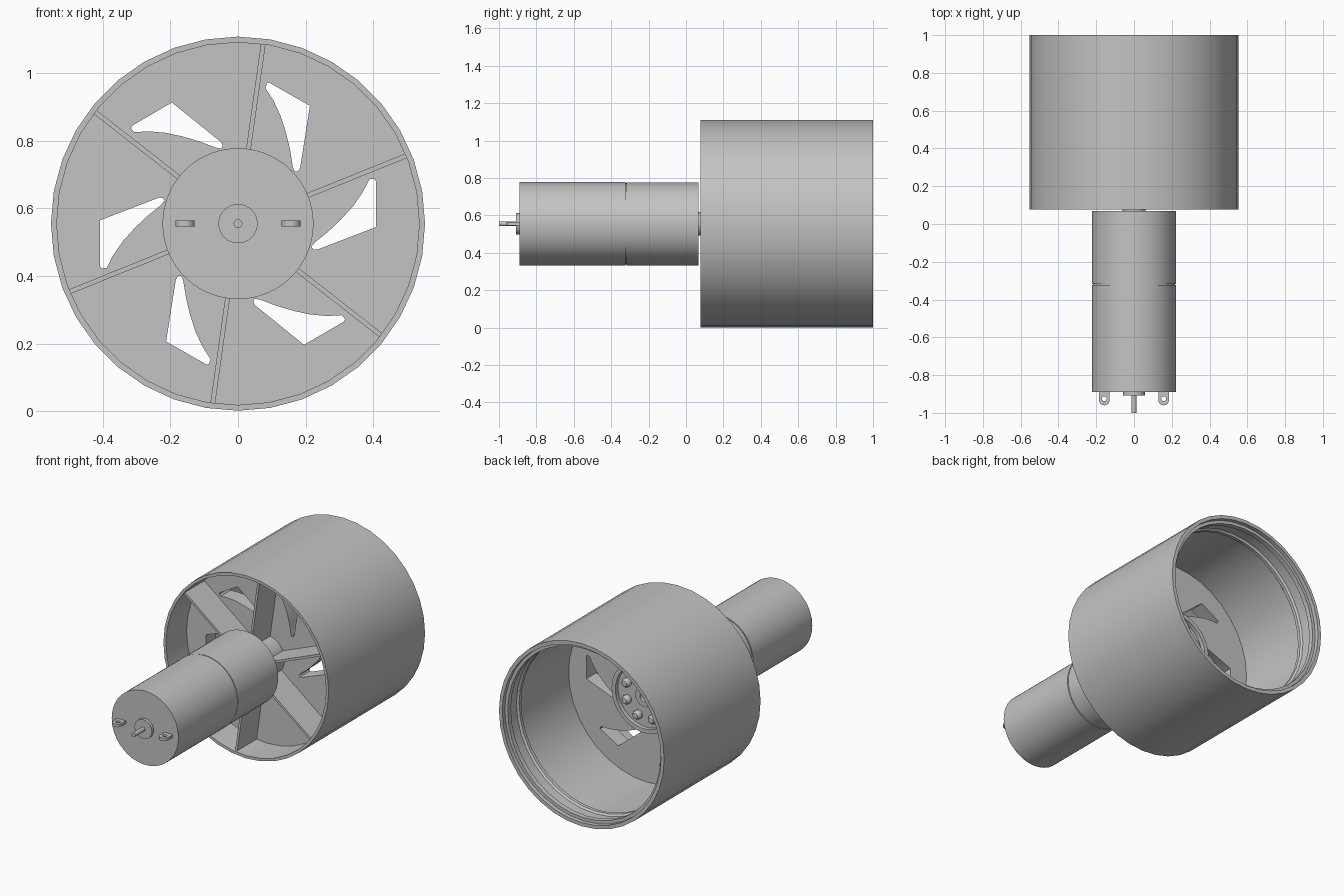
import bpy, bmesh
from math import pi, sin, cos, radians
from mathutils import Matrix

if "Cube" in bpy.data.objects:
    bpy.data.objects.remove(bpy.data.objects["Cube"], do_unlink=True)

AXIS = 0.555  # height of the common axle
grey = bpy.data.materials.new("plain grey")
grey.use_nodes = True
colour = (0.55, 0.55, 0.55, 1)
grey.diffuse_color = colour
grey.node_tree.nodes["Principled BSDF"].inputs["Base Color"].default_value = colour


def finish(name, bm, smooth=True):
    bmesh.ops.remove_doubles(bm, verts=bm.verts, dist=1e-5)
    bmesh.ops.recalc_face_normals(bm, faces=bm.faces)
    mesh = bpy.data.meshes.new(name)
    bm.to_mesh(mesh)
    bm.free()
    mesh.materials.append(grey)
    obj = bpy.data.objects.new(name, mesh)
    bpy.context.collection.objects.link(obj)
    if smooth:
        bpy.ops.object.select_all(action="DESELECT")
        obj.select_set(True)
        bpy.context.view_layer.objects.active = obj
        bpy.ops.object.shade_smooth_by_angle(angle=radians(30))


def lathe(name, profile, sides, centre=(0, AXIS)):
    """Spin (radius, y) points about an axle parallel to y."""
    bm = bmesh.new()
    cx, cz = centre
    verts = [bm.verts.new((cx, y, cz + r)) for r, y in profile]
    edges = [bm.edges.new(pair) for pair in zip(verts, verts[1:])]
    bmesh.ops.spin(bm, geom=verts + edges, cent=(cx, 0, cz), axis=(0, 1, 0),
                   angle=2 * pi, steps=sides, use_merge=False)
    finish(name, bm)


def plate(name, outlines, thickness, matrix):
    """Flat plate whose later outlines are holes in the first one."""
    curve = bpy.data.curves.new(name, "CURVE")
    curve.dimensions = "2D"
    curve.fill_mode = "BOTH"
    curve.extrude = thickness / 2
    for outline in outlines:
        spline = curve.splines.new("POLY")
        spline.points.add(len(outline) - 1)
        for point, (x, y) in zip(spline.points, outline):
            point.co = (x, y, 0, 1)
        spline.use_cyclic_u = True
    helper = bpy.data.objects.new(name + "_outline", curve)
    bpy.context.collection.objects.link(helper)
    bm = bmesh.new()
    bm.from_mesh(helper.to_mesh())
    bpy.data.objects.remove(helper, do_unlink=True)
    bm.transform(matrix)
    finish(name, bm)


def circle(r, n, cx=0, cy=0):
    return [(cx + r * sin(2 * pi * i / n), cy + r * cos(2 * pi * i / n)) for i in range(n)]


# Wheel barrel with a stepped lip and a shallow ridge at the back
lathe("wheel_barrel", [
    (0.537, 0.077), (0.554, 0.077), (0.554, 1.0), (0.532, 1.0), (0.532, 0.975),
    (0.513, 0.975), (0.513, 0.945), (0.528, 0.945), (0.528, 0.87), (0.517, 0.86),
    (0.517, 0.84), (0.528, 0.83), (0.528, 0.32), (0.537, 0.32), (0.537, 0.077)], 36)

# Wheel web with six swept openings
opening = [(0.086, 0.415), (0.092, 0.418), (0.213, 0.349), (0.184, 0.165),
           (0.178, 0.155), (0.168, 0.154), (0.162, 0.17), (0.154, 0.22),
           (0.142, 0.27), (0.126, 0.32), (0.105, 0.365), (0.081, 0.402)]
outlines = [circle(0.54, 36)]
for k in range(6):
    c, s = cos(k * pi / 3), sin(k * pi / 3)
    outlines.append([(x * c - y * s, x * s + y * c) for x, y in opening])
plate("wheel_web", outlines, 0.095,
      Matrix.Translation((0, 0.3225, AXIS)) @ Matrix.Rotation(pi / 2, 4, "X"))

# Radial ribs in front of the web
for k in range(6):
    bm = bmesh.new()
    bmesh.ops.create_cube(bm, size=1, matrix=Matrix.Translation((0.32, 0.19, 0))
                          @ Matrix.Diagonal((0.434, 0.2, 0.014, 1)))
    bm.transform(Matrix.Translation((0, 0, AXIS))
                 @ Matrix.Rotation(radians(-22 - 60 * k), 4, "Y"))
    finish(f"rib_{k + 1}", bm, smooth=False)

# Hub barrel and its rimmed rear flange
lathe("hub", [(0, 0.09), (0.12, 0.09), (0.12, 0.36), (0.215, 0.36), (0.215, 0.405),
              (0.19, 0.405), (0.19, 0.38), (0.06, 0.38), (0.06, 0.4), (0.03, 0.4),
              (0.03, 0.37), (0, 0.37)], 48)

# Ring of fasteners on the flange
for k in range(8):
    a = (k + 0.5) * pi / 4
    lathe(f"hub_bolt_{k + 1}", [(0.026, 0.375), (0.026, 0.4), (0.017, 0.414), (0, 0.417)],
          16, (0.135 * cos(a), AXIS + 0.135 * sin(a)))

# Motor can and gearbox with a seam between them, then bosses and shaft
lathe("motor_can", [(0, -0.89), (0.2235, -0.89), (0.2235, -0.324), (0.217, -0.324),
                    (0.217, -0.318), (0, -0.318)], 72)
lathe("gearbox", [(0, -0.318), (0.222, -0.318), (0.222, 0.068), (0, 0.068)], 72)
lathe("output_boss", [(0, 0.06), (0.062, 0.06), (0.062, 0.095), (0, 0.095)], 32)
lathe("rear_bearing", [(0, -0.88), (0.058, -0.88), (0.058, -0.908), (0, -0.908)], 32)
lathe("motor_shaft", [(0, -0.9), (0.013, -0.9), (0.013, -1.0), (0, -1.0)], 20)

# Solder terminals with rounded eyelets
arc = [(0.028 * cos(pi + pi * i / 10), -0.932 + 0.028 * sin(pi + pi * i / 10)) for i in range(11)]
tab = arc + [(0.028, -0.88), (-0.028, -0.88)]
for side, x in (("left", 0.157), ("right", -0.157)):
    plate(f"{side}_terminal", [tab, circle(0.013, 16, 0, -0.925)], 0.018,
          Matrix.Translation((x, 0, AXIS)))
